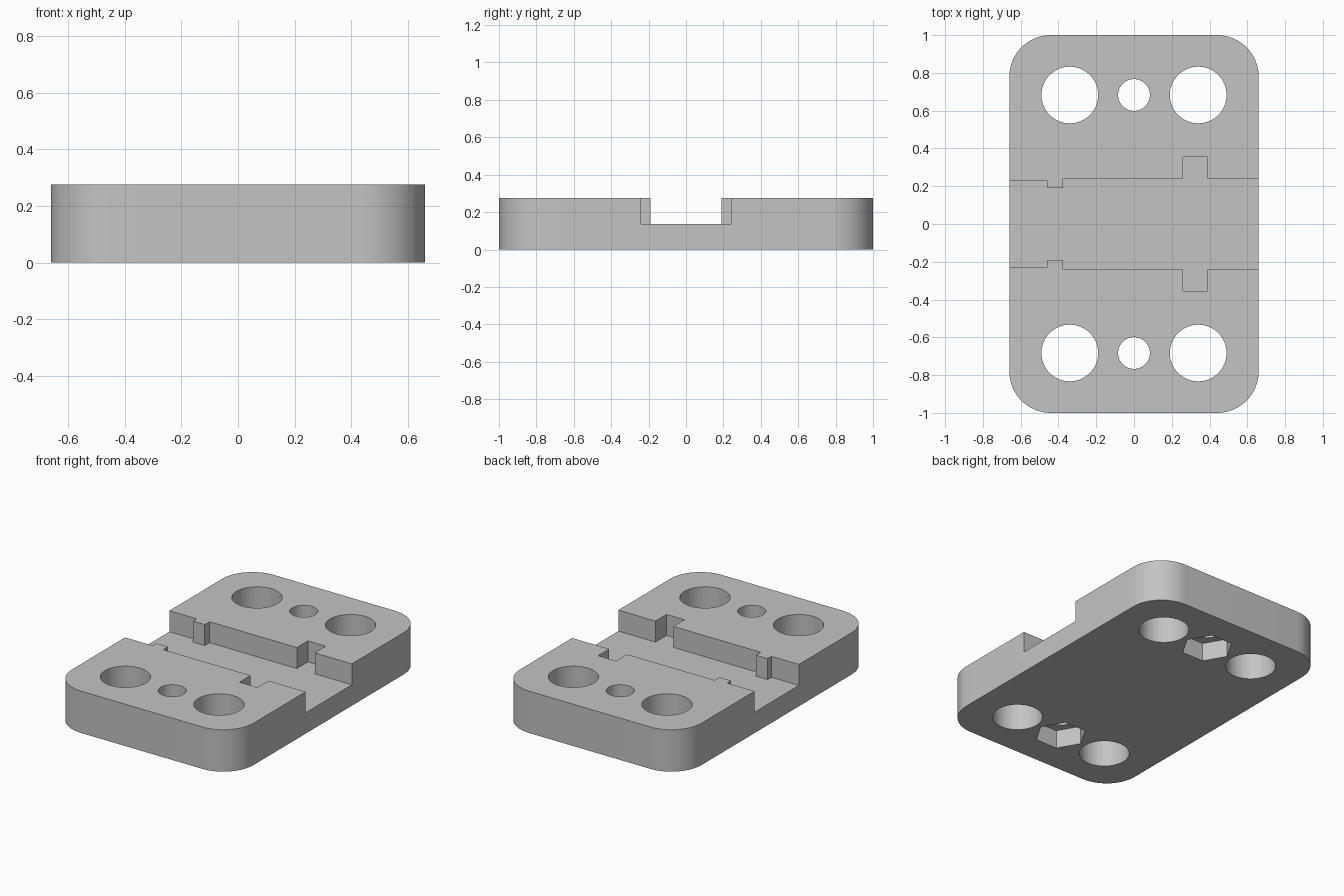
import bpy, bmesh, math

cube = bpy.data.objects.get("Cube")
if cube:
    bpy.data.objects.remove(cube, do_unlink=True)

W, L, H = 0.66, 1.0, 0.275      # half width, half length, thickness
FLOOR = 0.137                   # height of the channel floor
CORNER = 0.22
HOLE_Y, HOLE_X = 0.683, 0.34

grey = bpy.data.materials.new("plain grey")
grey.use_nodes = True
grey.diffuse_color = (0.55, 0.55, 0.55, 1)
grey.node_tree.nodes["Principled BSDF"].inputs["Base Color"].default_value = (0.55, 0.55, 0.55, 1)


def prism(name, outline, z0, z1):
    """Extrude a flat outline between two heights."""
    bm = bmesh.new()
    face = bm.faces.new([bm.verts.new((x, y, z0)) for x, y in outline])
    top = bmesh.ops.extrude_face_region(bm, geom=[face])["geom"]
    verts = [v for v in top if isinstance(v, bmesh.types.BMVert)]
    bmesh.ops.translate(bm, verts=verts, vec=(0, 0, z1 - z0))
    bmesh.ops.recalc_face_normals(bm, faces=bm.faces)
    mesh = bpy.data.meshes.new(name)
    bm.to_mesh(mesh)
    bm.free()
    mesh.materials.append(grey)
    obj = bpy.data.objects.new(name, mesh)
    bpy.context.collection.objects.link(obj)
    return obj


def ring(cx, cy, r, n):
    return [(cx + r * math.cos(math.tau * i / n), cy + r * math.sin(math.tau * i / n))
            for i in range(n)]


# Plate with rounded corners
outline = []
for q, (sx, sy) in enumerate([(1, 1), (-1, 1), (-1, -1), (1, -1)]):
    for i in range(17):
        a = math.pi / 2 * (q + i / 16)
        outline.append((sx * (W - CORNER) + CORNER * math.cos(a),
                        sy * (L - CORNER) + CORNER * math.sin(a)))
plate = prism("clamp_plate", outline, 0, H)

# Cross channel with a locating tab and a notch on both sides
edge = [(-0.8, 0.23), (-0.46, 0.23), (-0.46, 0.19), (-0.375, 0.19), (-0.375, 0.24),
        (0.26, 0.24), (0.26, 0.355), (0.39, 0.355), (0.39, 0.24), (0.8, 0.24)]
mirrored = [(x, -y) for x, y in edge]
cutters = [prism("channel_cutter", mirrored + edge[::-1], FLOOR, H + 0.1)]

# Bolt holes, centre holes and hexagonal nut pockets under the centre holes
for s in (-1, 1):
    y = s * HOLE_Y
    for x in (-HOLE_X, HOLE_X):
        cutters.append(prism("bolt_hole_cutter", ring(x, y, 0.15, 64), -0.1, H + 0.1))
    cutters.append(prism("centre_hole_cutter", ring(0, y, 0.084, 48), -0.1, H + 0.1))
    cutters.append(prism("nut_pocket_cutter", ring(0, y, 0.155, 6), -0.1, 0.12))

bpy.context.view_layer.objects.active = plate
for cutter in cutters:
    mod = plate.modifiers.new("cut", "BOOLEAN")
    mod.operation = "DIFFERENCE"
    mod.solver = "EXACT"
    mod.object = cutter
    cutter.hide_render = True
    bpy.ops.object.modifier_apply(modifier=mod.name)
for cutter in cutters:
    bpy.data.objects.remove(cutter, do_unlink=True)

# Smooth the curved walls, keep machined edges sharp
for obj in bpy.context.selected_objects:
    obj.select_set(False)
plate.select_set(True)
bpy.ops.object.shade_smooth_by_angle(angle=math.radians(30))
